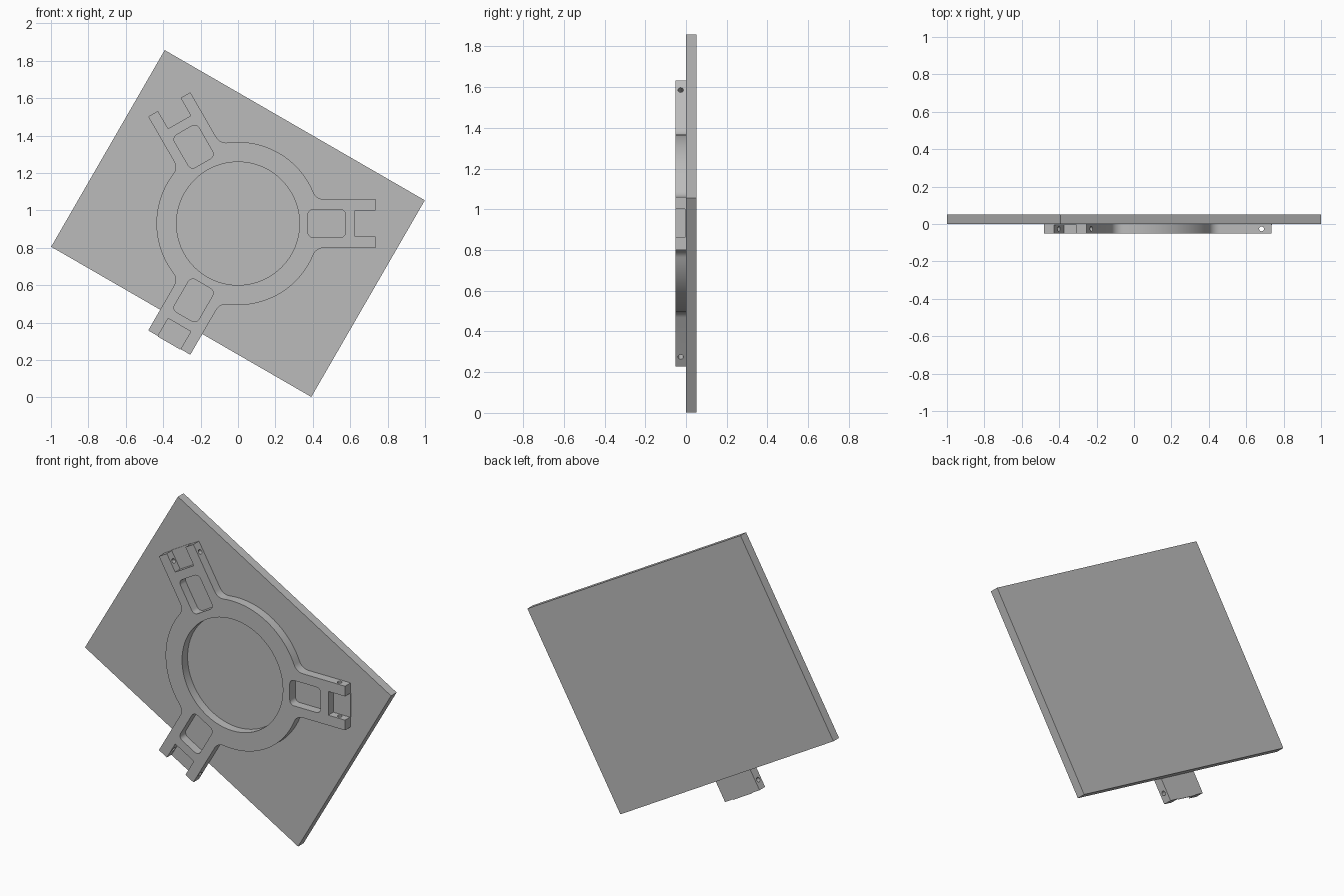
import bpy, bmesh
from math import sin, cos, pi, asin, radians
from mathutils import Matrix, Vector

if "Cube" in bpy.data.objects:
    bpy.data.objects.remove(bpy.data.objects["Cube"], do_unlink=True)

CENTRE_Z = 0.93
THICK = 0.052
RING_R, BORE_R = 0.436, 0.329
ARM_END, ARM_HALF = 0.735, 0.13
SLOT_START, SLOT_HALF = 0.626, 0.07
FILLET = 0.06
ARM_ANGLES = [radians(a) for a in (0, 120, 240)]

# Flat layouts are drawn in XY with height toward the front, then stood upright
STAND = Matrix.Translation((0, 0, CENTRE_Z)) @ Matrix.Rotation(pi / 2, 4, 'X')

grey = bpy.data.materials.new("plain grey")
grey.use_nodes = True
grey.diffuse_color = (0.5, 0.5, 0.5, 1)
grey.node_tree.nodes["Principled BSDF"].inputs["Base Color"].default_value = (0.5, 0.5, 0.5, 1)


def arc(cx, cy, r, start, end, steps):
    return [(cx + r * cos(start + (end - start) * i / steps),
             cy + r * sin(start + (end - start) * i / steps)) for i in range(steps + 1)]


def spin(points, angle):
    turn = Matrix.Rotation(angle, 2)
    return [tuple(turn @ Vector(p)) for p in points]


def prism(bm, points, low, high):
    base = bm.faces.new([bm.verts.new((x, y, low)) for x, y in points])
    top = bmesh.ops.extrude_face_region(bm, geom=[base])["geom"]
    bmesh.ops.translate(bm, vec=(0, 0, high - low),
                        verts=[g for g in top if isinstance(g, bmesh.types.BMVert)])


def finish(bm, name):
    bmesh.ops.recalc_face_normals(bm, faces=bm.faces)
    mesh = bpy.data.meshes.new(name)
    bm.to_mesh(mesh)
    bm.free()
    mesh.materials.append(grey)
    obj = bpy.data.objects.new(name, mesh)
    obj.matrix_world = STAND
    bpy.context.collection.objects.link(obj)
    return obj


def rectangle(x0, x1, half):
    return [(x0, -half), (x1, -half), (x1, half), (x0, half)]


# Backing plate, tilted in its own plane
bm = bmesh.new()
prism(bm, spin(rectangle(-0.803, 0.803, 0.607), radians(-30)), -THICK, 0)
finish(bm, "backing_plate")

# Ring with three filleted, forked arms as one outline
tangent = asin((ARM_HALF + FILLET) / (RING_R + FILLET))
fx, fy = (RING_R + FILLET) * cos(tangent), ARM_HALF + FILLET
upper = [(SLOT_START, SLOT_HALF), (ARM_END, SLOT_HALF), (ARM_END, ARM_HALF)]
upper += arc(fx, fy, FILLET, 1.5 * pi, pi + tangent, 10)
lower = [(x, -y) for x, y in reversed(upper)]
rim = arc(0, 0, RING_R, tangent, 2 * pi / 3 - tangent, 32)[1:-1]
outline = []
for a in ARM_ANGLES:
    outline += spin(lower + upper + rim, a)
bm = bmesh.new()
prism(bm, outline, 0, THICK)
ring = finish(bm, "ring_with_arms")

# Cutter for the bore, the rounded arm pockets and the pin holes
bm = bmesh.new()
prism(bm, arc(0, 0, BORE_R, 0, 2 * pi, 96)[:-1], -0.1, 0.1)
r = 0.028
x0, x1, half = 0.374, 0.575, 0.075
pocket = []
for i, (cx, cy) in enumerate([(x1 - r, half - r), (x0 + r, half - r),
                              (x0 + r, r - half), (x1 - r, r - half)]):
    pocket += arc(cx, cy, r, i * pi / 2, (i + 1) * pi / 2, 6)
for a in ARM_ANGLES:
    prism(bm, spin(pocket, a), -0.1, 0.1)
    place = (Matrix.Rotation(a, 4, 'Z') @ Matrix.Translation((0.682, 0, THICK / 2))
             @ Matrix.Rotation(pi / 2, 4, 'X'))
    bmesh.ops.create_cone(bm, cap_ends=True, segments=20, radius1=0.013,
                          radius2=0.013, depth=0.4, matrix=place)
cutter = finish(bm, "opening_cutter")
cutter.hide_render = True

bpy.context.view_layer.objects.active = ring
ring.select_set(True)
cut = ring.modifiers.new("openings", 'BOOLEAN')
cut.operation, cut.solver, cut.object = 'DIFFERENCE', 'EXACT', cutter
bpy.ops.object.modifier_apply(modifier=cut.name)
bpy.data.objects.remove(cutter, do_unlink=True)
bpy.ops.object.shade_smooth_by_angle(angle=radians(30))

# Thin floor closing the back of each fork
for i, a in enumerate(ARM_ANGLES):
    bm = bmesh.new()
    prism(bm, spin(rectangle(SLOT_START, ARM_END + 0.003, SLOT_HALF), a), 0, 0.006)
    finish(bm, f"fork_floor_{i + 1}")
